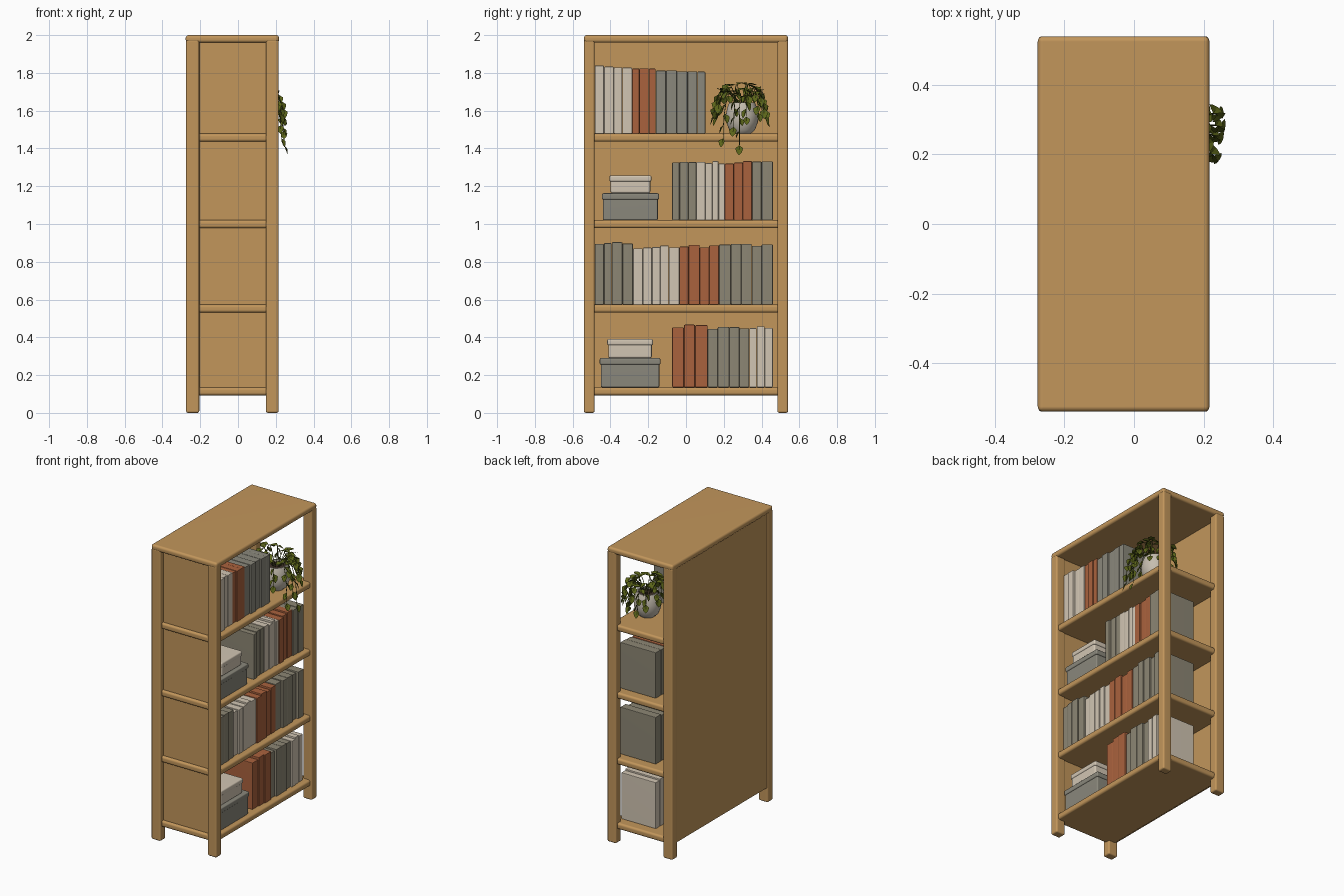
import bpy, bmesh, math, random
from mathutils import Vector, Matrix

random.seed(4)
if "Cube" in bpy.data.objects:
    bpy.data.objects.remove(bpy.data.objects["Cube"], do_unlink=True)


def material(name, rgb):
    m = bpy.data.materials.new(name)
    m.use_nodes = True
    m.diffuse_color = (*rgb, 1)
    m.node_tree.nodes["Principled BSDF"].inputs["Base Color"].default_value = (*rgb, 1)
    return m


wood = material("oak wood", (0.54, 0.305, 0.105))
cream = material("cream", (0.64, 0.56, 0.45))
clay = material("terracotta", (0.40, 0.122, 0.047))
grey = material("warm grey", (0.265, 0.24, 0.175))
slate = material("cool grey", (0.255, 0.245, 0.2))
ceramic = material("pale ceramic", (0.56, 0.51, 0.43))
green = material("leaf green", (0.105, 0.13, 0.01))
stem_green = material("stem green", (0.07, 0.085, 0.012))
soil = material("soil", (0.05, 0.03, 0.02))


def finish(bm, name, mat, smooth=True):
    mesh = bpy.data.meshes.new(name)
    bm.to_mesh(mesh)
    bm.free()
    mesh.materials.append(mat)
    obj = bpy.data.objects.new(name, mesh)
    bpy.context.collection.objects.link(obj)
    if smooth:
        mesh.shade_smooth()
        mesh.set_sharp_from_angle(angle=math.radians(40))
        obj.modifiers.new("even normals", "WEIGHTED_NORMAL").keep_sharp = True
    return obj


def add_block(bm, x, y, z, bevel, segments=3):
    """Rounded block spanning the (low, high) pairs x, y and z."""
    part = bmesh.new()
    bmesh.ops.create_cube(part, size=1)
    for v in part.verts:
        v.co = [lo + (c + 0.5) * (hi - lo) for c, (lo, hi) in zip(v.co, (x, y, z))]
    if bevel:
        bmesh.ops.bevel(part, geom=part.edges[:], offset=bevel, segments=segments,
                        profile=0.5, affect='EDGES')
    temp = bpy.data.meshes.new("temp")
    part.to_mesh(temp)
    part.free()
    bm.from_mesh(temp)
    bpy.data.meshes.remove(temp)


def block(name, x, y, z, mat, bevel=0.006, segments=3):
    bm = bmesh.new()
    add_block(bm, x, y, z, bevel, segments)
    return finish(bm, name, mat)


# Frame: posts, top, shelves and the two closed sides
for depth, x in (("rear", (-0.275, -0.205)), ("open", (0.148, 0.215))):
    for end, y in (("right", (-0.54, -0.484)), ("left", (0.484, 0.54))):
        block(f"{depth}_{end}_post", x, y, (0, 1.975), wood, 0.01)
block("top_board", (-0.277, 0.217), (-0.54, 0.54), (1.96, 2.0), wood, 0.015, 4)
shelf_tops = [0.135, 0.573, 1.02, 1.478]
for i, top in enumerate(shelf_tops):
    block(f"shelf_{i + 1}", (-0.262, 0.203), (-0.525, 0.525), (top - 0.042, top), wood, 0.014, 4)
block("back_panel", (-0.268, -0.25), (-0.51, 0.51), (0.1, 1.975), wood, 0)
block("end_panel", (-0.23, 0.17), (-0.508, -0.49), (0.1, 1.975), wood, 0)

# Rows of standing books: shelf, start, then (material, end, height, count) per run
rows = [
    (0, -0.073, [(clay, 0.115, 0.325, 3), (grey, 0.335, 0.315, 4), (cream, 0.46, 0.32, 3)]),
    (1, -0.482, [(grey, -0.28, 0.325, 4), (cream, -0.035, 0.305, 5),
                 (clay, 0.175, 0.31, 4), (grey, 0.46, 0.315, 5)]),
    (2, -0.073, [(grey, 0.055, 0.31, 3), (cream, 0.205, 0.305, 4),
                 (clay, 0.35, 0.305, 3), (grey, 0.46, 0.312, 2)]),
    (3, -0.482, [(cream, -0.285, 0.355, 4), (clay, -0.16, 0.338, 3), (slate, 0.103, 0.328, 5)]),
]
for shelf, start, runs in rows:
    base = shelf_tops[shelf]
    for n, (mat, end, height, count) in enumerate(runs):
        bm = bmesh.new()
        shares = [random.uniform(0.8, 1.2) for _ in range(count)]
        y = start
        for share in shares:
            width = (end - start) * share / sum(shares)
            front = 0.168 + random.uniform(-0.01, 0.005)
            tall = height + random.uniform(-0.008, 0.008)
            add_block(bm, (-0.095, front), (y, y + width - 0.0005), (base, base + tall), 0.005, 2)
            y += width
        finish(bm, f"books_row_{shelf + 1}_run_{n + 1}", mat)
        start = end

# Stacked storage boxes with lids
for tag, base, mid, top, y in (("lower", 0.135, 0.29, 0.392, (-0.457, -0.135)),
                               ("upper", 1.02, 1.163, 1.258, (-0.445, -0.143))):
    y0, y1 = y
    block(f"{tag}_box", (-0.08, 0.176), (y0 + 0.006, y1 - 0.006), (base, mid - 0.02), slate, 0.008)
    block(f"{tag}_box_lid", (-0.085, 0.181), y, (mid - 0.035, mid), slate, 0.008)
    block(f"{tag}_small_box", (-0.05, 0.16), (y0 + 0.046, y1 - 0.046), (mid, top - 0.015), cream, 0.01)
    block(f"{tag}_small_box_lid", (-0.055, 0.164), (y0 + 0.04, y1 - 0.04), (top - 0.035, top), cream, 0.01)

# Plant pot: lathed profile of (radius, height)
centre = Vector((0.08, 0.297, shelf_tops[3]))


def lathe(name, profile, mat, steps=32):
    bm = bmesh.new()
    verts = [bm.verts.new((r, 0, z)) for r, z in profile]
    edges = [bm.edges.new(p) for p in zip(verts, verts[1:])]
    bmesh.ops.spin(bm, geom=verts + edges, cent=(0, 0, 0), axis=(0, 0, 1),
                   angle=math.tau, steps=steps, use_duplicate=False)
    bmesh.ops.remove_doubles(bm, verts=bm.verts[:], dist=0.0005)
    bmesh.ops.recalc_face_normals(bm, faces=bm.faces[:])
    bm.transform(Matrix.Translation(centre))
    return finish(bm, name, mat)


lathe("plant_pot", [(0, 0), (0.045, 0), (0.068, 0.02), (0.083, 0.06), (0.086, 0.1), (0.078, 0.14),
                    (0.068, 0.165), (0.06, 0.165), (0.062, 0.145), (0, 0.145)], ceramic)
lathe("potting_soil", [(0.061, 0.146), (0.061, 0.15), (0, 0.155)], soil)

# Trailing plant: arching stems (direction, reach, rise, fall) carrying folded leaves
stems = [(-5, 0.145, 0.07, 0.26), (-34, 0.16, 0.08, 0.23), (-16, 0.14, 0.08, 0.17), (8, 0.14, 0.1, 0.13),
         (38, 0.12, 0.1, 0.11), (66, 0.11, 0.08, 0.11), (95, 0.105, 0.08, 0.12), (-62, 0.13, 0.08, 0.12),
         (-90, 0.125, 0.1, 0.12), (120, 0.1, 0.11, 0.1), (-120, 0.12, 0.09, 0.1), (155, 0.1, 0.12, 0.07),
         (-160, 0.1, 0.12, 0.07), (20, 0.07, 0.12, 0.03), (-100, 0.08, 0.12, 0.03)]
leaves = bmesh.new()


def add_leaf(base, heading, length):
    side = heading.cross(Vector((0, 0, 1))).normalized()
    fold = side.cross(heading).normalized() * length * 0.14
    mid, tip = base + heading * length * 0.45, base + heading * length
    spine = [leaves.verts.new(p) for p in (base, mid, tip)]
    for s in (-1, 1):
        wide = leaves.verts.new(mid - heading * length * 0.08 + side * s * length * 0.38 + fold)
        far = leaves.verts.new(base + heading * length * 0.75 + side * s * length * 0.25 + fold * 0.5)
        for loop in ((spine[0], spine[1], wide), (spine[1], far, wide), (spine[1], spine[2], far)):
            leaves.faces.new(loop if s < 0 else loop[::-1])


curve = bpy.data.curves.new("plant_stems", 'CURVE')
curve.dimensions = '3D'
curve.bevel_depth = 0.002
curve.bevel_resolution = 1
curve.materials.append(stem_green)
for angle, reach, rise, fall in stems:
    a = math.radians(angle)
    out = Vector((math.cos(a), math.sin(a), 0))
    root = centre + out * 0.02 + Vector((0, 0, 0.15))
    points = []
    for i in range(9):
        t = i / 8
        up = rise * math.sin(min(t * 2, 1) * math.pi / 2) - (fall + rise * 0.3) * max(0, t - 0.35) ** 1.5 / 0.524
        points.append(root + out * reach * math.sin(t * math.pi / 2) + Vector((0, 0, up)))
    spline = curve.splines.new('POLY')
    spline.points.add(len(points) - 1)
    for p, co in zip(spline.points, points):
        p.co = (*co, 1)
    # Leaves alternate sides along the stem and end in one at the tip
    for i in range(3, 9):
        turn = 0 if i == 8 else (-1) ** i * random.uniform(0.8, 1.4)
        heading = Matrix.Rotation(turn, 3, 'Z') @ (out * 0.3)
        heading.z = random.uniform(-0.9, -0.6) if i > 4 else random.uniform(-0.3, 0.1)
        add_leaf(points[i], heading.normalized(), random.uniform(0.048, 0.06))
bpy.context.collection.objects.link(bpy.data.objects.new("plant_stems", curve))
finish(leaves, "plant_leaves", green, smooth=False)
